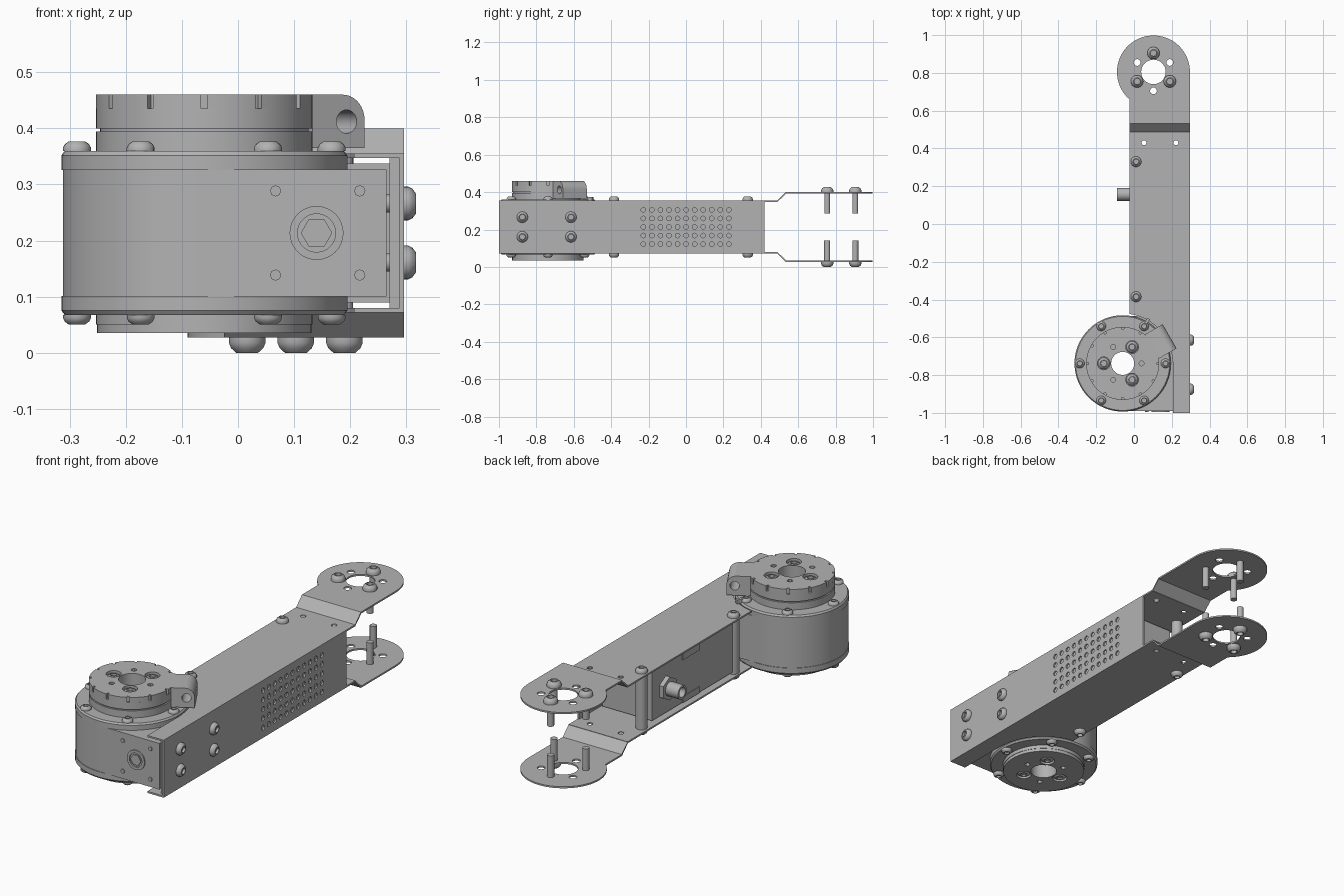
import bpy, bmesh
from math import sin, cos, pi, radians
from mathutils import Vector

if "Cube" in bpy.data.objects:
    bpy.data.objects.remove(bpy.data.objects["Cube"], do_unlink=True)

metal = bpy.data.materials.new("plain_grey_metal")
GREY = (0.45, 0.45, 0.45, 1)
metal.use_nodes = True
metal.diffuse_color = GREY
metal.node_tree.nodes["Principled BSDF"].inputs["Base Color"].default_value = GREY

MX, MY = -0.06, -0.738      # motor axis
EX, EY = 0.103, 0.805       # far joint axis
MID = 0.2135                # mirror height of the arm
LEFT, RIGHT = -0.025, 0.296
parts = []


def finish(name, mesh):
    mesh.name = name
    mesh.materials.clear()
    mesh.materials.append(metal)
    ob = bpy.data.objects.new(name, mesh)
    bpy.context.collection.objects.link(ob)
    parts.append(ob)
    return ob


def arc(cx, cy, r, a0=0, a1=360, n=32):
    full = a1 - a0 == 360
    m = n if full else n - 1
    return [(cx + r * cos(radians(a0 + (a1 - a0) * i / m)),
             cy + r * sin(radians(a0 + (a1 - a0) * i / m))) for i in range(n)]


def polar(cx, cy, r, angles):
    return [(cx + r * cos(radians(a)), cy + r * sin(radians(a))) for a in angles]


def plate(name, outline, holes, lo, hi, axis="z"):
    """Outline with holes, extruded from lo to hi along an axis."""
    cu = bpy.data.curves.new(name, "CURVE")
    cu.dimensions, cu.fill_mode = "2D", "BOTH"
    cu.extrude = abs(hi - lo) / 2
    for loop in [outline] + holes:
        sp = cu.splines.new("POLY")
        sp.points.add(len(loop) - 1)
        for p, (u, v) in zip(sp.points, loop):
            p.co = (u, v, 0, 1)
        sp.use_cyclic_u = True
    tmp = bpy.data.objects.new(name, cu)
    bpy.context.collection.objects.link(tmp)
    dg = bpy.context.evaluated_depsgraph_get()
    mesh = bpy.data.meshes.new_from_object(tmp.evaluated_get(dg))
    bpy.data.objects.remove(tmp, do_unlink=True)
    bpy.data.curves.remove(cu)
    bm = bmesh.new()
    bm.from_mesh(mesh)
    for v in bm.verts:
        a, b, w = v.co.x, v.co.y, v.co.z + (lo + hi) / 2
        v.co = {"z": (a, b, w), "x": (w, a, b), "y": (a, w, b)}[axis]
    bmesh.ops.remove_doubles(bm, verts=bm.verts, dist=1e-5)
    bmesh.ops.recalc_face_normals(bm, faces=bm.faces)
    bm.to_mesh(mesh)
    bm.free()
    return finish(name, mesh)


def box(name, x, y, z):
    return plate(name, [(x[0], y[0]), (x[1], y[0]), (x[1], y[1]), (x[0], y[1])], [], *z)


def revolve(name, profile, origin, direction=(0, 0, 1), seg=24, ring=False):
    """Turned part; a ring closes its profile, otherwise the ends are capped."""
    bm = bmesh.new()
    rows = [[bm.verts.new((r * cos(2 * pi * i / seg), r * sin(2 * pi * i / seg), h))
             for i in range(seg)] for r, h in profile]
    pairs = list(zip(rows, rows[1:])) + ([(rows[-1], rows[0])] if ring else [])
    for a, b in pairs:
        for i in range(seg):
            j = (i + 1) % seg
            bm.faces.new((a[i], a[j], b[j], b[i]))
    if not ring:
        bm.faces.new(rows[0])
        bm.faces.new(rows[-1])
    bmesh.ops.recalc_face_normals(bm, faces=bm.faces)
    turn = Vector((0, 0, 1)).rotation_difference(Vector(direction)).to_matrix()
    bmesh.ops.transform(bm, matrix=turn.to_4x4(), verts=bm.verts)
    bmesh.ops.translate(bm, vec=origin, verts=bm.verts)
    mesh = bpy.data.meshes.new(name)
    bm.to_mesh(mesh)
    bm.free()
    return finish(name, mesh)


def screw(name, origin, direction, r, h, shaft_r=0.016, length=0.04):
    """Button head screw with a socket."""
    revolve(name, [(shaft_r, -length), (shaft_r, 0), (r, 0), (r, h * .35), (r * .88, h * .7),
                   (r * .6, h), (r * .45, h), (r * .45, h * .4)], origin, direction, 18)


# Side wall with its vent grid
vents = [arc(-0.228 + 0.0457 * i, MID + 0.0457 * j, 0.0125, n=12)
         for i in range(11) for j in range(-2, 3)]
plate("side_wall", [(-1, MID - .1415), (.42, MID - .1415), (.42, MID + .1415), (-1, MID + .1415)],
      vents, 0.288, RIGHT, "x")
for y in (-0.875, -0.615):
    for dz in (-0.0525, 0.0525):
        screw("wall_screw", (RIGHT, y, MID + dz), (1, 0, 0), 0.03, 0.021)

# Upper and lower halves of the arm, mirrored about MID
for side, s in (("upper", 1), ("lower", -1)):
    up = (0, 0, s)
    outline = [(RIGHT, .49), (RIGHT, -1), (.207, -1), (.207, MY)]
    outline += arc(MX, MY, 0.264, 5, 82, 20) + [(LEFT, .49)]
    plate(side + "_arm_plate", outline, [arc(x, .43, .013, n=12) for x in (.053, .222)],
          MID + s * .1335, MID + s * .1415)
    step = [(.488, .1335), (.488, .1415), (.533, .1865), (.541, .1865), (.541, .1785), (.536, .1785)]
    plate(side + "_arm_step", [(y, MID + s * d) for y, d in step], [], LEFT, RIGHT, "x")
    end = [(LEFT, .538), (RIGHT, .538)] + arc(EX, EY, .193, 0, 228.4, 44)
    holes = [arc(EX, EY, .065)]
    holes += [arc(x, y, .018, n=16) for x, y in polar(EX, EY, .1, (30, 150, 270))]
    plate(side + "_joint_plate", end, holes, MID + s * .1785, MID + s * .1865)
    for x, y in polar(EX, EY, .1, (90, 210, 330)):
        screw(side + "_joint_screw", (x, y, MID + s * .1865), up, .033, .027, .016, .115)
    for y in (0.33, -0.385):
        screw(side + "_standoff_screw", (.011, y, MID + s * .1415), up, .028, .022, .012)

    # Motor flange and its screws
    rim = [(.061, .112), (.255, .112), (.255, .138), (.249, .146), (.061, .146)]
    revolve(side + "_motor_flange", [(r, MID + s * d) for r, d in rim], (MX, MY, 0), seg=64, ring=True)
    for x, y in polar(MX, MY, .227, range(0, 360, 60)):
        screw(side + "_flange_screw", (x, y, MID + s * .146), up, .025, .017, .012)

for y in (0.33, -0.385):
    revolve("standoff", [(.027, MID - .134), (.027, MID + .134)], (.011, y, 0))

# Motor housing: round at the back, squared off toward the wall
plate("motor_housing", arc(MX, MY, .252, 90, 270, 40) + [(.265, MY - .252), (.265, MY + .252)],
      [arc(MX, MY, .061)], .1, .327)
box("motor_mount_plate", (.27, .288), (-.985, -.5), (.08, .347))
revolve("front_port_ring", [(.048, 0), (.048, .006), (.034, .006), (.034, 0)],
        (.14, MY - .252, MID), (0, -1, 0), 32, True)
revolve("front_port_core", [(.028, 0), (.028, .006)], (.14, MY - .252, MID), (0, -1, 0), 6)
for x in (.067, .217):
    for dz in (-.075, .075):
        revolve("front_pin", [(.01, 0), (.01, .005)], (x, MY - .252, MID + dz), (0, -1, 0), 8)

# Turning discs of the motor with countersunk screws
bore = arc(MX, MY, .061)
sunk = [arc(x, y, .034, n=20) for x, y in polar(MX, MY, .1, (60, 180, 300))]
small = [arc(x, y, .013, n=12) for x, y in polar(MX, MY, .1, (0, 120, 240))]


def tier(name, r, lo, hi):
    revolve(name, [(.061, lo), (r, lo), (r, hi), (.061, hi)], (MX, MY, 0), seg=64, ring=True)


tier("lower_disc_base", .193, .05, .07)
plate("lower_disc_face", arc(MX, MY, .191, n=64), [bore] + sunk + small, .035, .05)
tier("upper_disc_base", .193, .358, .394)
tier("upper_disc_gap", .186, .39, .402)
tier("upper_disc_middle", .193, .4, .435)
notched = []
for k in range(12):
    a = 30 * k
    notched += polar(MX, MY, .193, (a - 1.8,)) + polar(MX, MY, .181, (a - 1.8, a + 1.8))
    notched += arc(MX, MY, .193, a + 1.8, a + 28, 6)
plate("upper_disc_face", notched, [bore] + sunk + small, .435, .46)
for x, y in polar(MX, MY, .1, (60, 180, 300)):
    screw("upper_disc_screw", (x, y, .436), (0, 0, 1), .031, .02)
    screw("lower_disc_screw", (x, y, .049), (0, 0, -1), .031, .012)

# Rounded clamp beside the upper disc
profile = [(.18, .365), (.287, .365)] + arc(.242, .415, .045, 0, 90, 10) + [(.18, .46)]
clamp = plate("disc_clamp", profile, [arc(.25, .412, .021, n=20)], -.074, .074, "y")
clamp.location = (MX, MY, 0)
clamp.rotation_euler.z = radians(30)
tab = box("cable_tab", (.245, .275), (-.008, .008), (.355, .375))
tab.location = (MX, MY, 0)
tab.rotation_euler.z = radians(60)

# Electronics box inside the arm, with its side connector
box("electronics_box", (0, .27), (-.37, .264), (.09, .337))
box("box_top_label", (-.004, .01), (-.1, .03), (.3, .337))
box("box_bottom_label", (-.004, .01), (-.1, .03), (.09, .12))
revolve("connector_nut", [(.058, 0), (.058, .022)], (0, .157, MID), (-1, 0, 0), 6)
revolve("connector_barrel", [(.034, 0), (.034, .09), (.024, .09), (.024, .05)],
        (0, .157, MID), (-1, 0, 0))

# Smooth round parts, keep edges sharp
bpy.ops.object.select_all(action="DESELECT")
for ob in parts:
    ob.select_set(True)
bpy.context.view_layer.objects.active = parts[0]
bpy.ops.object.shade_smooth_by_angle(angle=radians(30))
